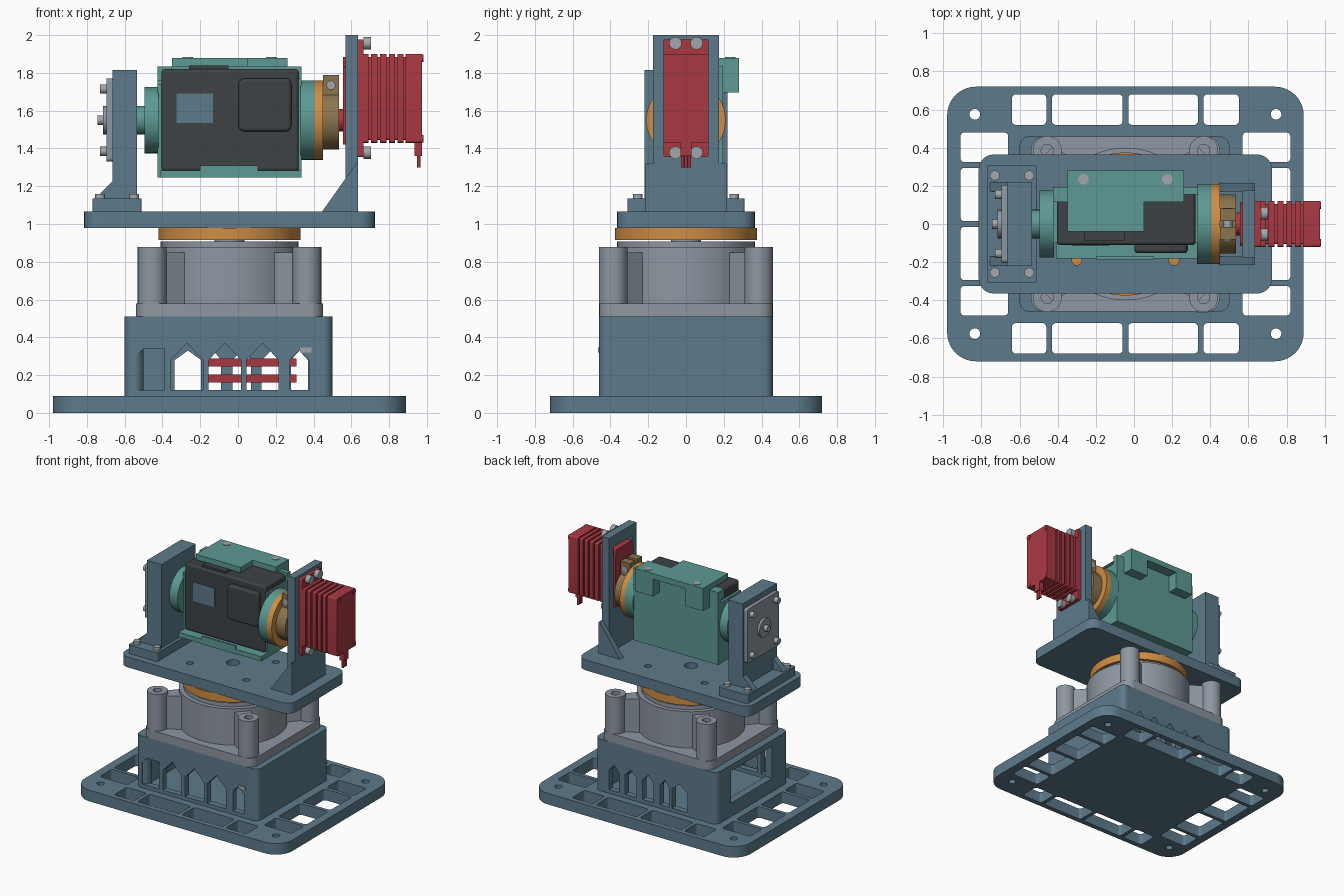
import bpy, bmesh
from math import sin, cos, pi, radians

if "Cube" in bpy.data.objects:
    bpy.data.objects.remove(bpy.data.objects["Cube"])


def material(name, r, g, b):
    m = bpy.data.materials.new(name)
    m.use_nodes = True
    m.diffuse_color = (r, g, b, 1)
    m.node_tree.nodes["Principled BSDF"].inputs["Base Color"].default_value = (r, g, b, 1)
    return m


BLUE = material("slate blue", .11, .195, .26)
GREY = material("cast grey", .27, .31, .36)
RED = material("servo red", .4, .04, .055)
TEAL = material("teal", .11, .32, .295)
ORANGE = material("orange", .62, .27, .06)
BLACK = material("charcoal", .048, .054, .06)
BRONZE = material("bronze", .26, .175, .075)
STEEL = material("light steel", .36, .39, .42)

CX = -.045  # centre line of the pedestal
AXIS = 1.55  # height of the tilt axis
made = []


def circle(u, v, r, n=48):
    return [(u + r * cos(2 * pi * i / n), v + r * sin(2 * pi * i / n)) for i in range(n)]


def rect(u0, u1, v0, v1, r=0, n=6):
    if not r:
        return [(u0, v0), (u1, v0), (u1, v1), (u0, v1)]
    centres = [(u1 - r, v1 - r), (u0 + r, v1 - r), (u0 + r, v0 + r), (u1 - r, v0 + r)]
    return [(u + r * cos(pi / 2 * (q + i / n)), v + r * sin(pi / 2 * (q + i / n)))
            for q, (u, v) in enumerate(centres) for i in range(n + 1)]


def prism(name, mat, axis, lo, hi, outline, holes=(), bevel=0):
    """Extrude an outline with holes from lo to hi along an axis."""
    place = {"x": lambda u, v, w: (w, u, v),
             "y": lambda u, v, w: (u, w, v),
             "z": lambda u, v, w: (u, v, w)}[axis]
    bm = bmesh.new()
    for loop in [outline, *holes]:
        vs = [bm.verts.new(place(u, v, lo)) for u, v in loop]
        for a, b in zip(vs, vs[1:] + vs[:1]):
            bm.edges.new((a, b))
    if holes:
        bmesh.ops.triangle_fill(bm, edges=bm.edges[:], use_beauty=True)
    else:
        bm.faces.new(bm.verts[:])
    ext = bmesh.ops.extrude_face_region(bm, geom=bm.faces[:], use_keep_orig=True)
    top = [g for g in ext["geom"] if isinstance(g, bmesh.types.BMVert)]
    bmesh.ops.translate(bm, verts=top, vec=place(0, 0, hi - lo))
    bmesh.ops.recalc_face_normals(bm, faces=bm.faces[:])
    me = bpy.data.meshes.new(name)
    bm.to_mesh(me)
    bm.free()
    me.materials.append(mat)
    ob = bpy.data.objects.new(name, me)
    bpy.context.collection.objects.link(ob)
    if bevel:
        mod = ob.modifiers.new("soft edges", "BEVEL")
        mod.width, mod.segments = bevel, 3
    made.append(ob)
    return ob


def box(name, mat, x0, x1, y0, y1, z0, z1, r=0):
    return prism(name, mat, "z", z0, z1, rect(x0, x1, y0, y1, r))


# Base plate with slots all round and four corner holes
holes = [circle(CX + s * .79, t * .575, .028, 24) for s in (-1, 1) for t in (-1, 1)]
for v in (-.68, .52):
    for a, b in ((-.64, -.46), (-.43, -.06), (-.03, .335), (.365, .55)):
        holes.append(rect(a, b, v, v + .16, .02))
for u in (-.91, .57):
    for a, b in ((-.48, -.325), (-.295, -.015), (.015, .295), (.325, .48)):
        holes.append(rect(u, u + .25, a, b, .02))
prism("base_plate", BLUE, "z", 0, .09, rect(-.98, .89, -.72, .72, .15, 10), holes)


# Electronics housing with peaked vents
def vent(u, half, peak):
    return [(u - half, .12), (u + half, .12), (u + half, .28), (u, peak), (u - half, .28)]


front = [vent(u, .085, .37) for u in (-.27, -.07, .13)] + [vent(.325, .05, .33)]
front.append([(-.54, .12), (-.39, .12), (-.39, .34), (-.5, .34), (-.54, .3)])
back = [vent(u, h, .33) for u, h in ((-.265, .07), (-.13, .04), (.02, .05), (.175, .05), (.325, .045))]
prism("housing_front", BLUE, "y", -.46, -.41, rect(-.55, .45, .09, .51), front)
prism("housing_back", BLUE, "y", .41, .46, rect(-.55, .45, .09, .51), back)
prism("housing_left", BLUE, "x", .44, .5, rect(-.41, .41, .09, .51))
prism("housing_right", BLUE, "x", -.6, -.54, rect(-.41, .41, .09, .51), [rect(-.25, .28, .2, .46)])
for x in (-.55, .45):
    for y in (-.41, .41):
        prism("housing_corner", BLUE, "z", .09, .51, circle(x, y, .05, 32))
for z in (.16, .245):
    box("inner_servo", RED, -.17, .31, -.1, .1, z, z + .042)
box("cable_port", STEEL, .33, .39, -.465, -.45, .32, .345)

# Bearing casting
box("casting_flange", GREY, -.54, .45, -.46, .46, .51, .58, .07)
prism("casting_drum", GREY, "z", .58, .875, circle(CX, 0, .4, 96))
for s in (-1, 1):
    for t in (-1, 1):
        x, y = CX + s * .41, t * .385
        prism("casting_post", GREY, "z", .58, .878, circle(x, y, .076),
              [circle(x, y, .032, 24)])
        web = [(CX + s * .2, t * .3), (CX + s * .3, t * .2), (x + s * .02, y - t * .03), (x - s * .03, y + t * .02)]
        prism("casting_web", GREY, "z", .58, .85, web)
prism("bearing_ring", GREY, "z", .87, .907, circle(CX, 0, .365, 96))
prism("bearing_hub", GREY, "z", .9, .92, circle(CX, 0, .08))
prism("turntable", ORANGE, "z", .915, .98, circle(CX, 0, .375, 96))

# Rotating plate
holes = [circle(CX + s * .255, t * .19, .026, 24) for s in (-1, 1) for t in (-1, 1)]
prism("rotating_plate", BLUE, "z", .98, 1.065, rect(-.815, .725, -.365, .365, .08),
      holes + [circle(CX, 0, .05)])

# Idler bracket
box("idler_foot", BLUE, -.77, -.51, -.31, .31, 1.065, 1.135, .012)
box("idler_upright", BLUE, -.665, -.535, -.22, .22, 1.135, 1.815)
for y in (-.22, .17):
    prism("idler_gusset", BLUE, "y", y, y + .05,
          [(-.755, 1.135), (-.66, 1.135), (-.66, 1.23)])
for x in (-.73, -.55):
    for y in (-.255, .255):
        prism("foot_screw", STEEL, "z", 1.135, 1.16, circle(x, y, .026, 24))
prism("idler_cover", GREY, "x", -.695, -.665, rect(-.205, .205, 1.33, 1.77, .02))
prism("idler_boss", GREY, "x", -.715, -.695, circle(0, AXIS, .075))
prism("idler_pin", STEEL, "x", -.745, -.715, circle(0, AXIS, .025, 24))
for y in (-.155, .155):
    for z in (1.385, 1.715):
        prism("cover_screw", STEEL, "x", -.73, -.695, circle(y, z, .024, 24))

# Servo bracket
prism("servo_upright", BLUE, "x", .57, .635, rect(-.175, .175, 1.065, 2),
      [rect(-.12, .12, 1.42, 1.91)])
for y in (-.215, .17):
    prism("servo_gusset", BLUE, "y", y, y + .045,
          [(.445, 1.065), (.635, 1.065), (.635, 1.32), (.625, 1.32)])

# Tilt servo with cooling fins
prism("servo_core", RED, "x", .555, .97, rect(-.105, .105, 1.445, 1.885, .01))
prism("servo_face", RED, "x", .555, .57, rect(-.115, .115, 1.42, 1.83, .01))
prism("servo_spline", RED, "x", .53, .56, circle(0, AXIS, .06, 32))
prism("servo_flange", RED, "x", .635, .665, rect(-.12, .12, 1.355, 1.978, .01))
for a, b in ((.665, .69), (.705, .738), (.752, .785), (.8, .83), (.845, .875), (.887, .975)):
    prism("servo_fin", RED, "x", a, b, rect(-.12, .12, 1.43, 1.9, .012))
for y in (-.098, .098):
    for z in (1.452, 1.878):
        prism("case_screw", RED, "x", .97, .981, circle(y, z, .02, 24))
for y in (-.056, .056):
    for z in (1.378, 1.957):
        prism("mount_screw", STEEL, "x", .665, .703, circle(y, z, .033, 32))
box("cable_relief", RED, .935, .975, -.03, .03, 1.36, 1.44)
for y in (-.018, 0, .018):
    prism("servo_wire", RED, "z", 1.3, 1.4, circle(.957, y, .009, 12))

# Tilt shaft parts
prism("idler_shaft", TEAL, "x", -.537, -.495, circle(0, AXIS, .075))
prism("idler_disc", TEAL, "x", -.495, -.42, circle(0, AXIS, .176, 72))
prism("drive_disc", TEAL, "x", .33, .406, circle(0, AXIS, .21, 72))
prism("drive_ring", ORANGE, "x", .406, .45, circle(0, AXIS, .21, 72))
prism("clamp_hub", BRONZE, "x", .45, .535, circle(0, AXIS, .155, 64))
for y in (-.08, .015):
    box("clamp_lug", BRONZE, .45, .535, y, y + .065, 1.65, 1.79)
prism("clamp_screw", STEEL, "y", -.088, .085, circle(.492, 1.735, .024, 24))

# Camera
prism("camera_body", BLACK, "y", -.11, .165, rect(-.405, .322, 1.28, 1.82, .02), bevel=.015)
prism("camera_grip", BLACK, "y", -.152, -.1, rect(.003, .282, 1.49, 1.77, .03), bevel=.015)
box("camera_window", BLUE, -.325, -.132, -.115, -.109, 1.535, 1.69)
box("camera_button", BLACK, -.26, -.05, -.09, .1, 1.81, 1.838)

# Camera cradle
box("cradle_back", TEAL, -.425, .335, .155, .195, 1.245, 1.835)
box("cradle_floor", TEAL, -.41, .335, -.18, .195, 1.245, 1.282)
box("cradle_front_lip", TEAL, -.2, .105, -.185, -.17, 1.245, 1.31)
box("cradle_right_wall", TEAL, -.425, -.405, -.1, .195, 1.245, 1.74)
box("cradle_left_wall", TEAL, .32, .335, -.1, .195, 1.245, 1.77)
box("cradle_corner", TEAL, -.425, -.35, .115, .16, 1.76, 1.835)
prism("cradle_top", TEAL, "z", 1.835, 1.88,
      [(-.35, -.04), (.052, -.04), (.052, .115), (.262, .115), (.262, .28), (-.35, .28)])
for a, b in ((-.35, -.19), (.1, .262)):
    box("cradle_ear", TEAL, a, b, .19, .28, 1.695, 1.84)
for x in (-.265, .175):
    prism("cradle_screw", STEEL, "z", 1.87, 1.884, circle(x, .235, .028, 24))

# Smooth round sides and keep sharp edges
bpy.ops.object.select_all(action="DESELECT")
for ob in made:
    ob.select_set(True)
bpy.context.view_layer.objects.active = made[0]
bpy.ops.object.shade_smooth_by_angle(angle=radians(32))
